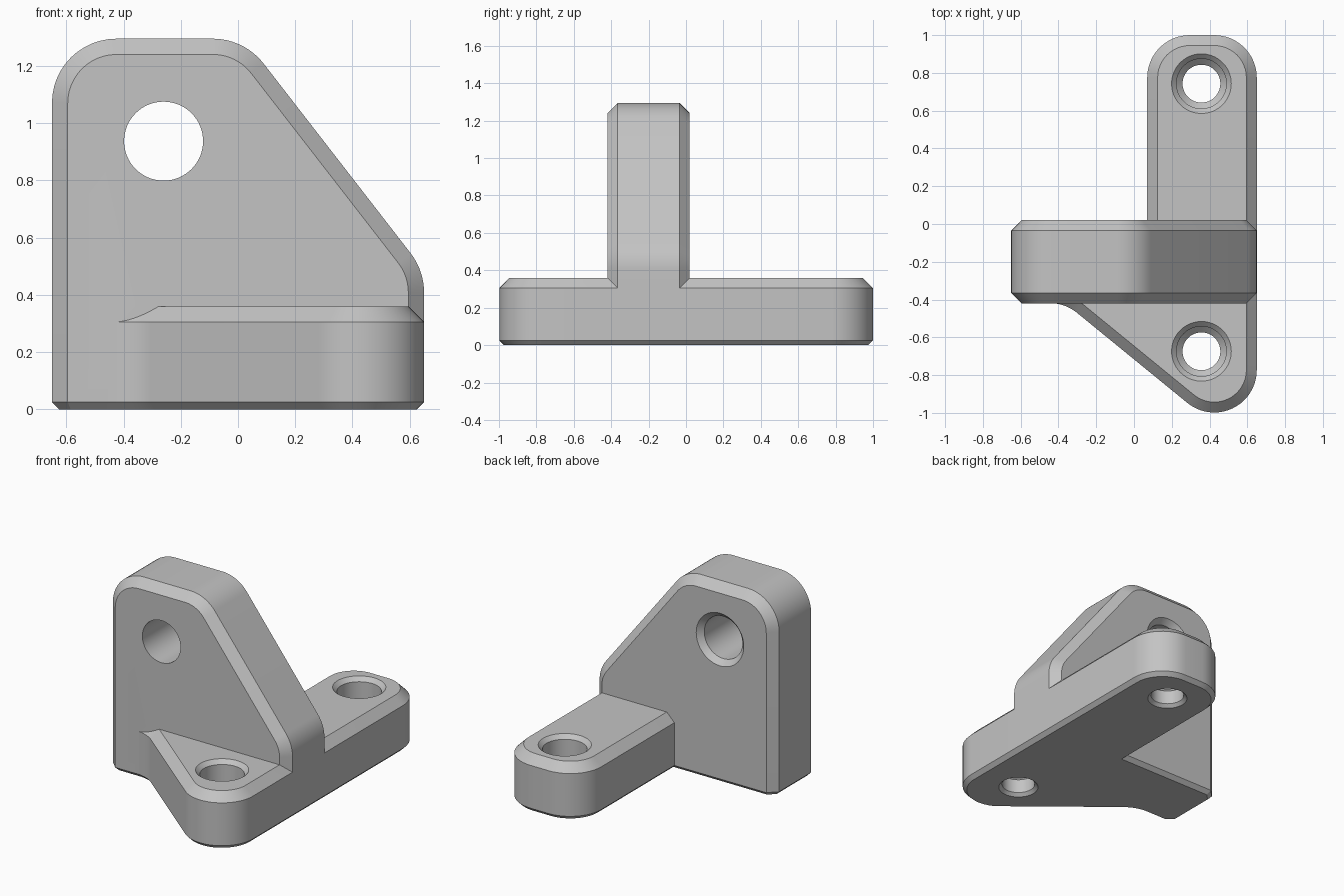
import bpy, bmesh, math
from mathutils import Vector

if "Cube" in bpy.data.objects:
    bpy.data.objects.remove(bpy.data.objects["Cube"])

grey = bpy.data.materials.new("plain_grey")
grey.diffuse_color = (0.55, 0.55, 0.55, 1)
grey.use_nodes = True
grey.node_tree.nodes["Principled BSDF"].inputs["Base Color"].default_value = grey.diffuse_color


def rounded(points, steps=12):
    """Counter-clockwise outline from (x, y, corner radius)."""
    out = []
    n = len(points)
    for i, (x, y, r) in enumerate(points):
        p = Vector((x, y))
        if r == 0:
            out.append(p)
            continue
        a = (Vector(points[i - 1][:2]) - p).normalized()
        b = (Vector(points[(i + 1) % n][:2]) - p).normalized()
        half = a.angle(b) / 2
        centre = p + (a + b).normalized() * (r / math.sin(half))
        start = p + a * (r / math.tan(half)) - centre
        end = p + b * (r / math.tan(half)) - centre
        sweep = math.atan2(start.x * end.y - start.y * end.x, start.dot(end))
        for k in range(steps + 1):
            t = sweep * k / steps
            out.append(centre + Vector((start.x * math.cos(t) - start.y * math.sin(t),
                                        start.x * math.sin(t) + start.y * math.cos(t))))
    return out


def inset(outline, d):
    """Move every outline edge inward by d with mitred corners."""
    out = []
    n = len(outline)
    for i, p in enumerate(outline):
        e1 = (p - outline[i - 1]).normalized()
        e2 = (outline[(i + 1) % n] - p).normalized()
        n1, n2 = Vector((-e1.y, e1.x)), Vector((-e2.y, e2.x))
        out.append(p + (n1 + n2) * (d / (1 + n1.dot(n2))))
    return out


def make(name, rings):
    """Solid skinned through rings of 3D points."""
    bm = bmesh.new()
    rows = [[bm.verts.new(p) for p in ring] for ring in rings]
    n = len(rows[0])
    for lo, hi in zip(rows, rows[1:]):
        for i in range(n):
            j = (i + 1) % n
            bm.faces.new((lo[i], lo[j], hi[j], hi[i]))
    bm.faces.new(rows[0][::-1])
    bm.faces.new(rows[-1])
    bmesh.ops.recalc_face_normals(bm, faces=bm.faces)
    me = bpy.data.meshes.new(name)
    bm.to_mesh(me)
    bm.free()
    me.materials.append(grey)
    ob = bpy.data.objects.new(name, me)
    bpy.context.collection.objects.link(ob)
    return ob


def loft(name, outline, levels, upright=False):
    """Outline stacked at (height, inset) levels, along z or along y."""
    rings = []
    for h, d in levels:
        pts = inset(outline, d)
        rings.append([(p.x, h, p.y) if upright else (p.x, p.y, h) for p in pts])
    return make(name, rings)


def bore(name, cx, c2, levels, upright=False):
    """Turned cutter with (height, radius) levels."""
    rings = []
    for h, r in levels:
        ring = []
        for k in range(64):
            a = 2 * math.pi * k / 64
            u, v = cx + r * math.cos(a), c2 + r * math.sin(a)
            ring.append((u, h, v) if upright else (u, v, h))
        rings.append(ring)
    return make(name, rings)


def combine(target, tool, operation):
    mod = target.modifiers.new(operation.lower(), 'BOOLEAN')
    mod.operation, mod.object, mod.solver = operation, tool, 'EXACT'
    bpy.context.view_layer.objects.active = target
    bpy.ops.object.modifier_apply(modifier=mod.name)
    bpy.data.objects.remove(tool)


# Upright plate with chamfered front and back rims
side = rounded([(-0.65, -0.3, 0), (0.65, -0.3, 0), (0.65, 0.485, 0.225),
                (0.022, 1.295, 0.225), (-0.65, 1.295, 0.225)])
bracket = loft("bracket", side, [(-0.42, 0.055), (-0.365, 0), (-0.035, 0), (0.02, 0.055)], True)

# Trim the foot of the plate flat, with a small chamfer
c = 0.055
foot = [Vector(p) for p in ((-0.65 + c, -0.42), (0.65 - c, -0.42), (0.65, -0.42 + c), (0.65, 0.02 - c),
                            (0.65 - c, 0.02), (-0.65 + c, 0.02), (-0.65, 0.02 - c), (-0.65, -0.42 + c))]
combine(bracket, loft("foot_trim", foot, [(0, 0.025), (0.025, 0), (1.6, 0)]), 'INTERSECT')

# Base flange: straight tongue at the back, tapered gusset in front
plan = rounded([(-0.55, -0.418, 0), (-0.364, -0.42, 0.225), (0.354, -1.0, 0.0001),
                (0.65, -1.0, 0.0001), (0.65, 1.0, 0.225), (0.07, 1.0, 0.225),
                (0.07, -0.2, 0), (-0.55, -0.2, 0)])
# Replace the two front corners by one round nose
nose = [Vector((0.425 + 0.225 * math.cos(math.radians(a)), -0.773 + 0.225 * math.sin(math.radians(a))))
        for a in [-129 + 129 * k / 20 for k in range(21)]]
plan = plan[:14] + nose + plan[40:]
base = loft("base_flange", plan, [(0, 0.025), (0.025, 0), (0.305, 0), (0.36, 0.055)])
combine(bracket, base, 'UNION')

# Cross hole, countersunk at the back
combine(bracket, bore("cross_hole", -0.26, 0.937,
                      [(-0.6, 0.138), (-0.015, 0.138), (0.02, 0.172), (0.05, 0.202)], True), 'DIFFERENCE')

# Stepped mounting holes
for y in (0.743, -0.674):
    combine(bracket, bore("mounting_hole", 0.357, y,
                          [(-0.02, 0.14), (0.02, 0.1), (0.11, 0.1), (0.14, 0.132),
                           (0.334, 0.132), (0.36, 0.158), (0.4, 0.198)]), 'DIFFERENCE')

bpy.ops.object.select_all(action='DESELECT')
bracket.select_set(True)
bpy.context.view_layer.objects.active = bracket
bpy.ops.object.shade_smooth_by_angle(angle=math.radians(20))
